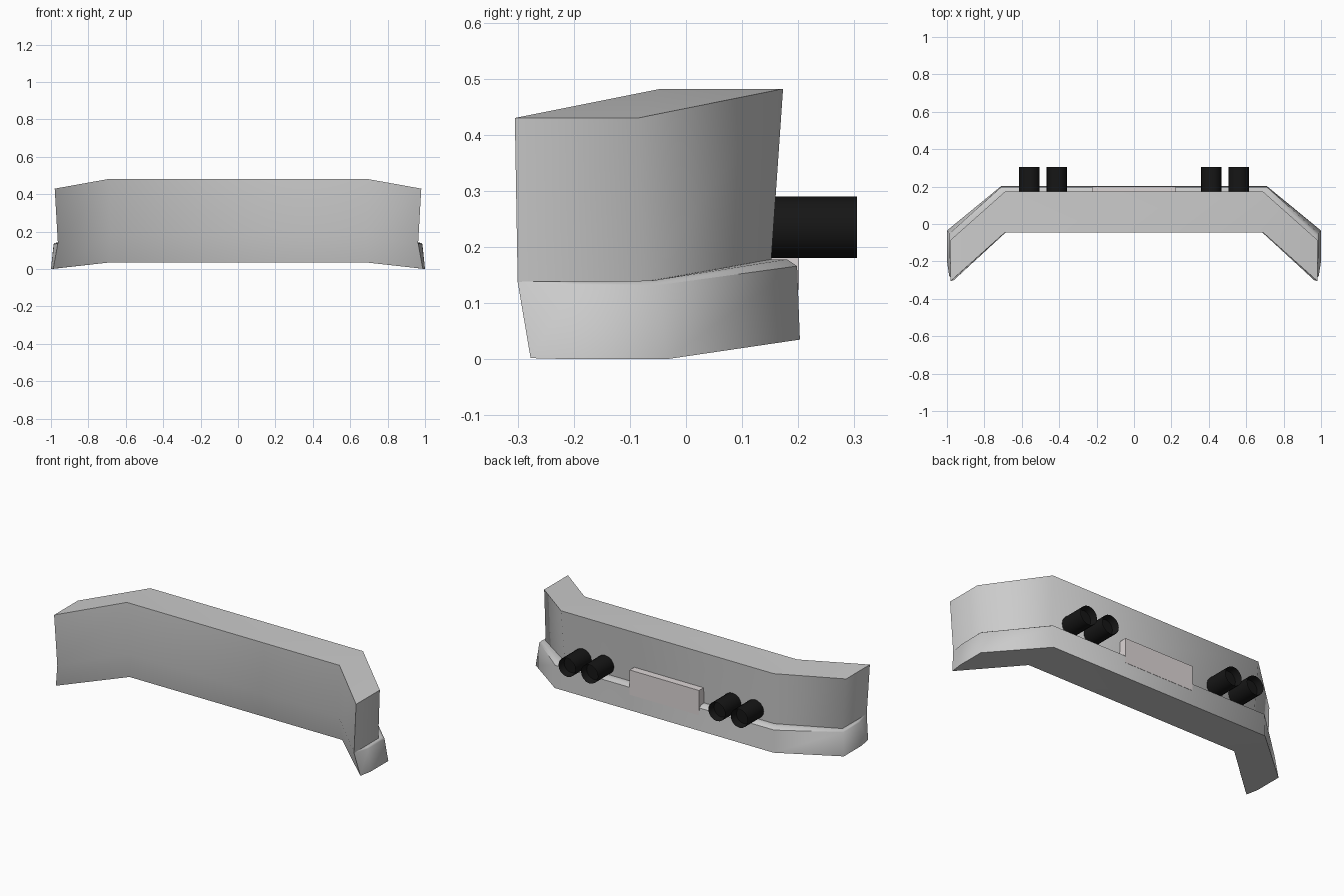
import bpy, bmesh, math
from mathutils import Matrix

if "Cube" in bpy.data.objects:
    bpy.data.objects.remove(bpy.data.objects["Cube"])


def material(name, color):
    m = bpy.data.materials.new(name)
    m.diffuse_color = (*color, 1)
    m.use_nodes = True
    m.node_tree.nodes["Principled BSDF"].inputs["Base Color"].default_value = m.diffuse_color
    return m


def finish(bm, name, mat=None, angle=None):
    bmesh.ops.recalc_face_normals(bm, faces=bm.faces)
    me = bpy.data.meshes.new(name)
    bm.to_mesh(me)
    bm.free()
    ob = bpy.data.objects.new(name, me)
    bpy.context.collection.objects.link(ob)
    if mat:
        me.materials.append(mat)
    if angle:
        bpy.ops.object.select_all(action='DESELECT')
        ob.select_set(True)
        bpy.context.view_layer.objects.active = ob
        bpy.ops.object.shade_smooth_by_angle(angle=math.radians(angle))
    return ob


# Bumper cross-sections at the bend and at the tip:
# front bottom, front crease, front top, back top, step, ledge, ledge edge, back bottom
bend = [(.69, -.02, .035), (.68, -.04, .178), (.69, -.045, .482), (.69, .173, .482),
        (.68, .152, .178), (.70, .18, .178), (.71, .198, .166), (.71, .203, .035)]
tip = [(.988, -.277, .002), (.963, -.30, .138), (.98, -.305, .43), (.98, -.085, .43),
       (.963, -.075, .138), (.978, -.06, .14), (.986, -.05, .132), (1, -.035, 0)]
# Kink in the lower lip at the tip: ledge, ledge edge, bottom
kink = [(.976, -.2, .139), (.985, -.2, .132), (1, -.2, 0)]

bm = bmesh.new()


def ring(points, side):
    return [bm.verts.new((side * x, y, z)) for x, y, z in points]


bends, tips = {}, {}
for s in (-1, 1):
    bends[s], tips[s] = ring(bend, s), ring(tip, s)
for a, b in ((tips[-1], bends[-1]), (bends[-1], bends[1]), (bends[1], tips[1])):
    for i in range(8):
        j = (i + 1) % 8
        if i == 7 and a is not b:
            bm.faces.new((a[7], a[0], b[0], b[7]))
        else:
            bm.faces.new((a[i], a[j], b[j], b[i]))
# Closed tips with the angled lower lip
for s in (-1, 1):
    t, k = tips[s], ring(kink, s)
    for f in ((t[1], t[2], t[3], t[4]), (t[1], t[4], t[5], k[0]),
              (k[0], t[5], t[6], k[1]), (k[1], t[6], t[7], k[2]),
              (t[1], k[0], k[1]), (t[0], t[1], k[1], k[2]), (t[0], k[2], t[7])):
        bm.faces.new(f)
finish(bm, "bumper", angle=50)

# Licence plate panel
plate_mat = material("plate_grey", (.72, .67, .67))
bm = bmesh.new()
bmesh.ops.create_cube(bm, size=1, matrix=Matrix.Translation((0, .175, .197))
                      @ Matrix.Diagonal((.45, .052, .145, 1)))
finish(bm, "plate_panel", plate_mat)

# Twin exhaust tips on each side
black = material("black", (.008, .008, .008))
for s in (-1, 1):
    for x, label in ((.413, "inner"), (.559, "outer")):
        bm = bmesh.new()
        bmesh.ops.create_cone(bm, cap_ends=True, segments=16, radius1=.055, radius2=.055,
                              depth=.17, matrix=Matrix.Translation((s * x, .22, .235))
                              @ Matrix.Rotation(math.radians(-90), 4, 'X'))
        end = [f for f in bm.faces if len(f.verts) > 4 and f.calc_center_median().y > .25]
        bmesh.ops.inset_region(bm, faces=end, thickness=.009)
        bmesh.ops.translate(bm, verts=end[0].verts, vec=(0, -.04, 0))
        finish(bm, f"exhaust_{label}_{'left' if s < 0 else 'right'}", black, 30)
